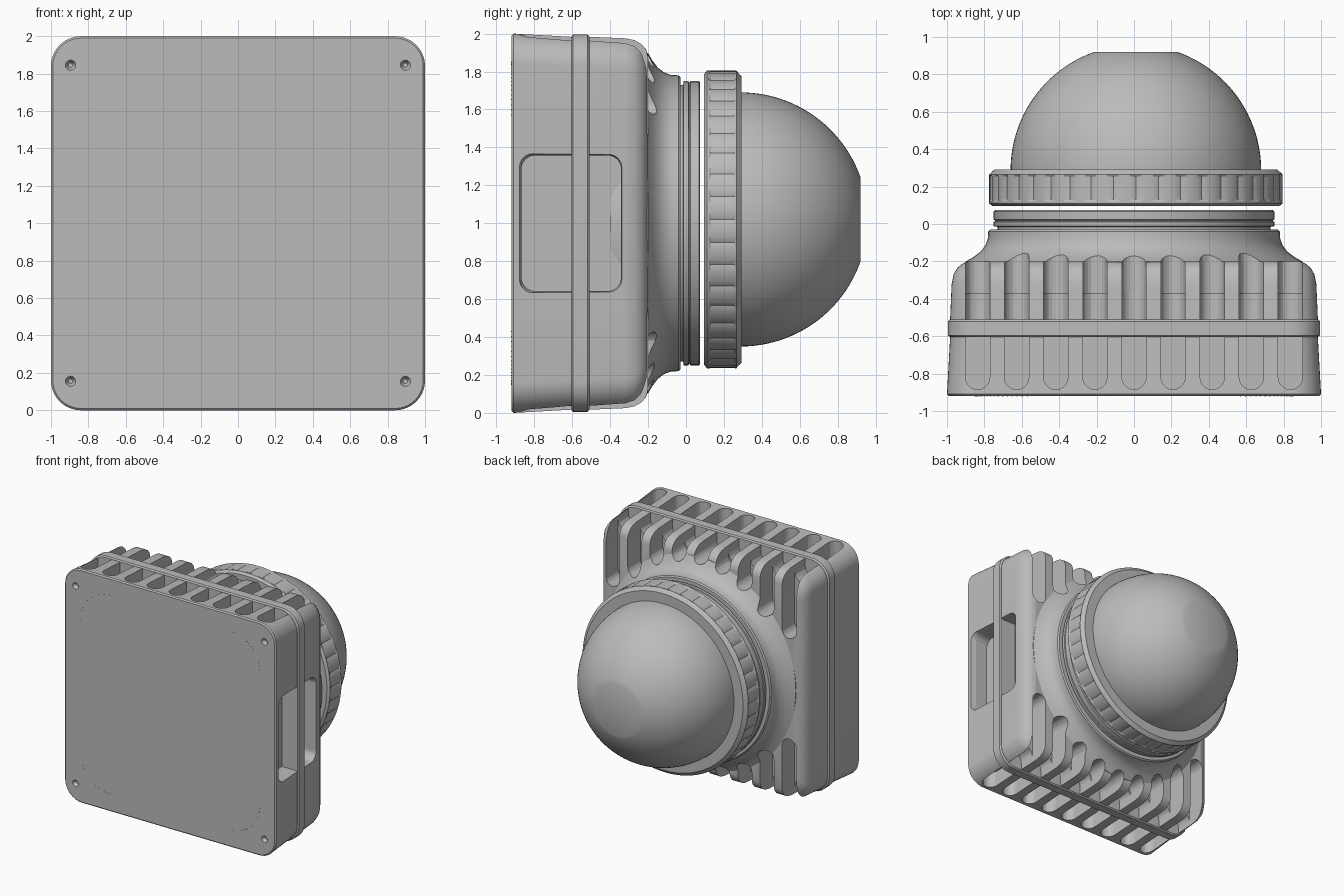
import bpy, bmesh
from math import sin, cos, pi, sqrt, radians
from mathutils import Vector

cube = bpy.data.objects.get("Cube")
if cube:
    bpy.data.objects.remove(cube)

GREY = (0.5, 0.5, 0.5, 1)
mat = bpy.data.materials.new("housing grey")
mat.use_nodes = True
mat.diffuse_color = GREY
mat.node_tree.nodes["Principled BSDF"].inputs["Base Color"].default_value = GREY


def loft(name, rings, smooth=30):
    """Skin a stack of equal-length rings and cap both ends."""
    bm = bmesh.new()
    rows = [[bm.verts.new(p) for p in ring] for ring in rings]
    n = len(rows[0])
    for a, b in zip(rows, rows[1:]):
        for i in range(n):
            j = (i + 1) % n
            bm.faces.new((a[i], a[j], b[j], b[i]))
    bm.faces.new(rows[0])
    bm.faces.new(rows[-1])
    bmesh.ops.recalc_face_normals(bm, faces=bm.faces)
    mesh = bpy.data.meshes.new(name)
    bm.to_mesh(mesh)
    bm.free()
    mesh.materials.append(mat)
    ob = bpy.data.objects.new(name, mesh)
    bpy.context.collection.objects.link(ob)
    if smooth:
        shade(ob, smooth)
    return ob


def shade(ob, angle=30):
    bpy.ops.object.select_all(action='DESELECT')
    bpy.context.view_layer.objects.active = ob
    ob.select_set(True)
    bpy.ops.object.shade_smooth_by_angle(angle=radians(angle))


def rounded_rect(hw, hh, r, steps=10):
    pts = []
    for k, (sx, sy) in enumerate([(1, 1), (-1, 1), (-1, -1), (1, -1)]):
        for i in range(steps + 1):
            a = (k + i / steps) * pi / 2
            pts.append((sx * (hw - r) + r * cos(a), sy * (hh - r) + r * sin(a)))
    return pts


def shell(name, sections):
    """Rounded square body from (y, half size, corner radius) sections."""
    return loft(name, [[(x, y, 1 + z) for x, z in rounded_rect(h, h, r)]
                       for y, h, r in sections])


def turned(name, profile, cx=0, cz=1, n=96, notch=None):
    """Turn a (radius, y) profile about y; notch(i, row) trims the radius."""
    rings = []
    for row, (r, y) in enumerate(profile):
        rr = [r - (notch(i, row) if notch else 0) for i in range(n)]
        rings.append([(cx + rr[i] * cos(2 * pi * i / n), y,
                       cz + rr[i] * sin(2 * pi * i / n)) for i in range(n)])
    return loft(name, rings)


def u_shape(w, end, far, steps=10):
    """U outline: round end at 'end', open straight end at 'far' (far > end)."""
    arc = [(-w * cos(pi * i / steps), end + w - w * sin(pi * i / steps))
           for i in range(steps + 1)]
    return [(-w, far)] + arc + [(w, far)]


def cut(targets, rings):
    cutter = loft("cutter", rings, smooth=0)
    for ob in targets:
        mod = ob.modifiers.new("cut", 'BOOLEAN')
        mod.operation = 'DIFFERENCE'
        mod.solver = 'EXACT'
        mod.object = cutter
        bpy.context.view_layer.objects.active = ob
        bpy.ops.object.modifier_apply(modifier=mod.name)
    bpy.data.objects.remove(cutter)


# Housing: front tray, seam band, rear cover, flared neck
tray = shell("front_tray", [(-.92, .99, .15), (-.91, 1, .16), (-.55, .98, .16)])
shell("seam_band", [(-.605, .985, .16), (-.595, .995, .16),
                    (-.52, .995, .16), (-.51, .985, .16)])
cover = shell("rear_cover", [(-.55, .985, .16), (-.32, .975, .16), (-.27, .965, .16),
                             (-.235, .945, .16), (-.21, .915, .16), (-.2, .88, .15)])
neck = turned("flared_neck", [(.85, -.4), (.9, -.24), (.9, -.2), (.86, -.178),
                              (.82, -.148), (.795, -.115), (.782, -.08),
                              (.78, -.04), (.77, -.03)])

# Cooling slots along the top and bottom
W = .065
for s in (1, -1):
    for k in range(-4, 5):
        x = k * .209
        cut([tray], [[(x + u, y, 1 + s * z) for u, y in u_shape(W, -.885, -.58)]
                     for z in (.86, 1.1)])
        floor = max(.43, sqrt(.85 ** 2 - min(abs(x), .84) ** 2))
        for end, y0, y1 in ((floor, -.37, .1), (.85, -.53, -.36)):
            cut([cover, neck], [[(x + u, y, 1 + s * z) for u, z in u_shape(W, end, 1.2)]
                                for y in (y0, y1)])

# Side pocket on the model's left, bridged by the seam band
cut([tray, cover], [[(x, -.605 + y, 1 + z) for y, z in rounded_rect(h, h + .095, .07)]
                    for x, h in ((.84, .262), (.955, .262), (1.05, .285))])

# Countersunk screw holes in the front corners
for sx in (1, -1):
    for sz in (1, -1):
        cut([tray], [[(sx * .895 + r * cos(pi * i / 10), y, 1 + sz * .845 + r * sin(pi * i / 10))
                      for i in range(20)] for r, y in ((.012, -.89), (.03, -.925))])
for ob in (tray, cover, neck):
    shade(ob)

# Dotted corner arcs on the front plate
for sx in (1, -1):
    for sz in (1, -1):
        for i in range(17):
            a = pi / 2 * i / 16
            c = Vector((sx * (.57 + .28 * cos(a)), 0, 1 + sz * (.57 + .28 * sin(a))))
            loft("corner_dot", [[c + Vector((.003 * cos(t * pi / 3), y, .003 * sin(t * pi / 3)))
                                 for t in range(6)] for y in (-.922, -.915)], smooth=0)

# Gasket collar on the neck
turned("gasket_collar", [(.73, -.05), (.73, -.015), (.75, -.012), (.75, .012),
                         (.743, .015), (.743, .02), (.75, .023), (.75, .068), (.742, .074)])

# Notched retaining ring
def grip(i, row):
    return .012 if row in (3, 4) and i % 4 == 0 else 0

turned("retaining_ring", [(.765, .095), (.785, .11), (.785, .12), (.785, .13),
                          (.785, .255), (.785, .265), (.755, .292), (.68, .292)],
       cx=.01, cz=1.02, n=160, notch=grip)

# Dome with a flat tip
R, Y0, STEPS = .67, .288, 24
tip = pi / 2 - .335
turned("dome", [(R, .25)] + [(R * cos(tip * i / STEPS), Y0 + R * sin(tip * i / STEPS))
                             for i in range(STEPS + 1)], cx=.01, cz=1.02)
